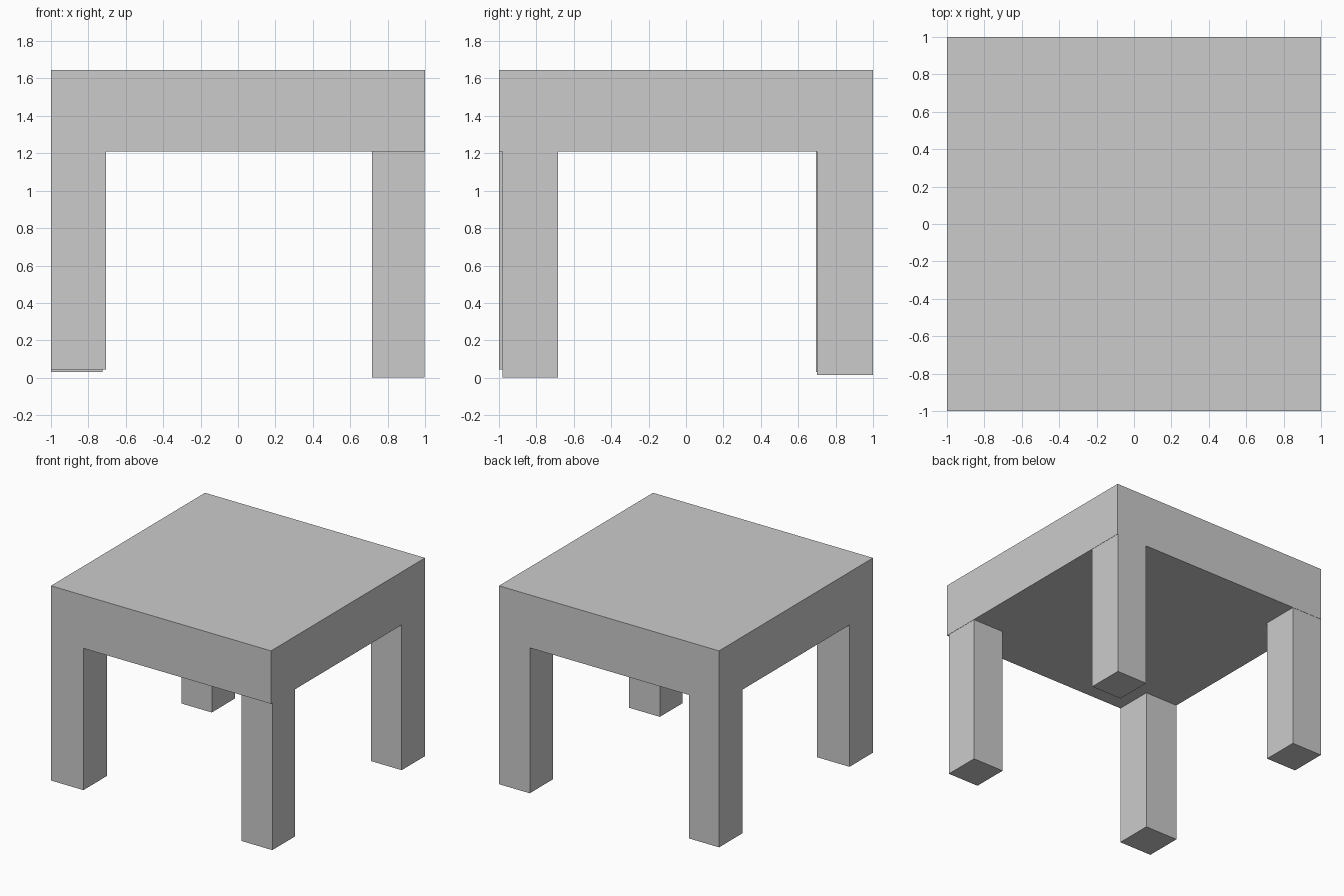
import bpy

if "Cube" in bpy.data.objects:
    bpy.data.objects.remove(bpy.data.objects["Cube"])


def box(name, x0, x1, y0, y1, z0, z1):
    """Add a flat-faced box spanning the given limits."""
    bpy.ops.mesh.primitive_cube_add(
        size=1, location=((x0 + x1) / 2, (y0 + y1) / 2, (z0 + z1) / 2))
    ob = bpy.context.object
    ob.name = name
    ob.scale = (x1 - x0, y1 - y0, z1 - z0)
    bpy.ops.object.transform_apply(location=False, rotation=False, scale=True)
    return ob


UNDERSIDE = 1.21

# Thick square slab
box("table_top", -1, 1, -1, 1, UNDERSIDE, 1.645)

# Slightly uneven legs: x limits, y limits, foot height
legs = {
    "front_left_leg": (-1, -0.705, -1, -0.695, 0.045),
    "front_right_leg": (0.717, 0.998, -0.98, -0.685, 0.0),
    "back_left_leg": (-1, -0.725, 0.695, 0.998, 0.03),
    "back_right_leg": (0.72, 0.998, 0.70, 1, 0.015),
}
for name, (x0, x1, y0, y1, foot) in legs.items():
    box(name, x0, x1, y0, y1, foot, UNDERSIDE)
